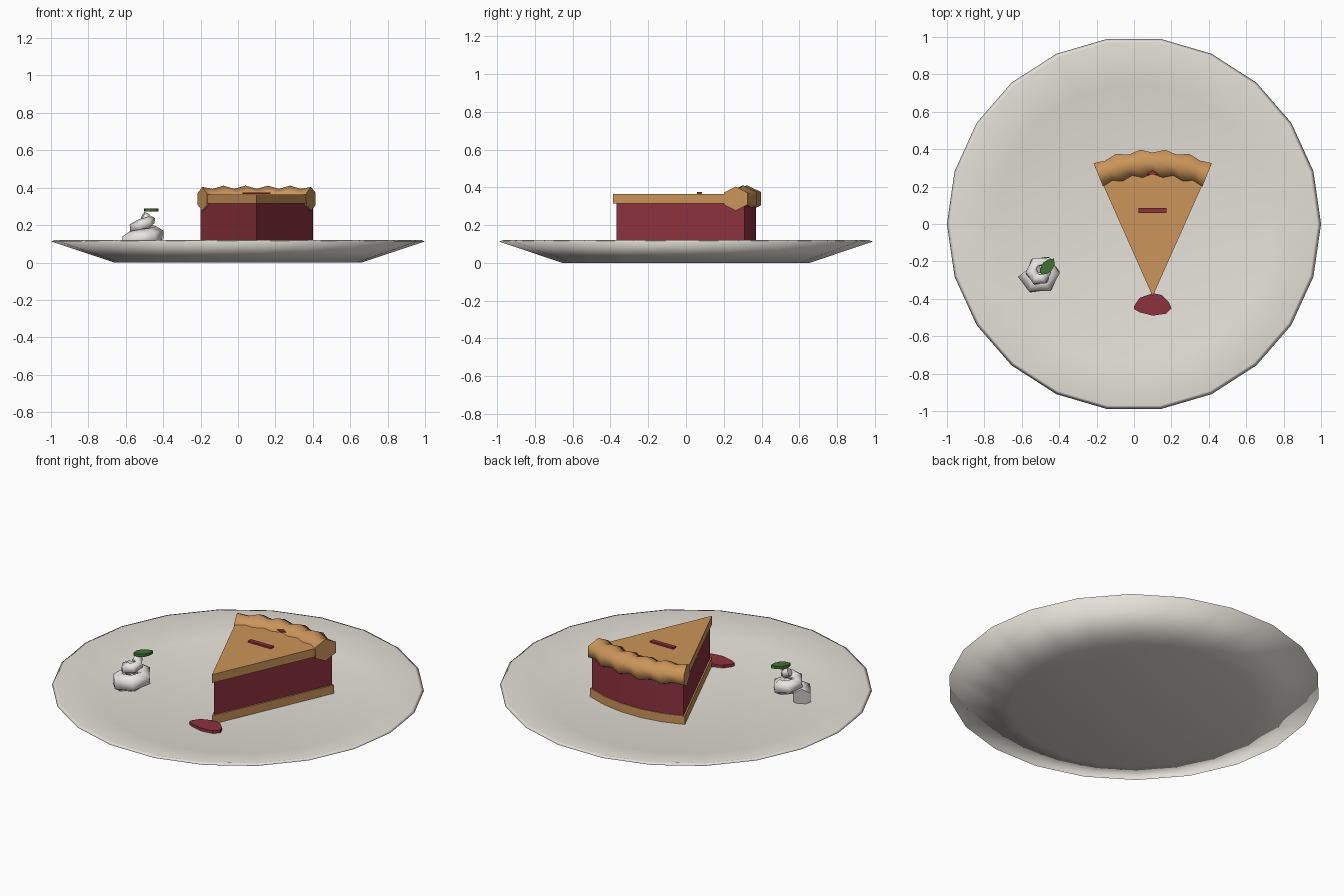
import bpy, bmesh, math
from math import sin, cos, pi, radians
from mathutils import Vector

if "Cube" in bpy.data.objects:
    bpy.data.objects.remove(bpy.data.objects["Cube"])


def material(name, rgb):
    m = bpy.data.materials.new(name)
    m.diffuse_color = (*rgb, 1)
    m.use_nodes = True
    m.node_tree.nodes["Principled BSDF"].inputs["Base Color"].default_value = m.diffuse_color
    return m


CERAMIC = material("ceramic", (0.78, 0.75, 0.69))
PASTRY = material("pastry", (0.60, 0.30, 0.10))
FRUIT = material("fruit_red", (0.27, 0.032, 0.047))
CREAM = material("cream_white", (0.90, 0.89, 0.86))
LEAF = material("leaf_green", (0.05, 0.17, 0.03))


def finish(name, bm, mat, smooth=False):
    bmesh.ops.recalc_face_normals(bm, faces=bm.faces)
    for f in bm.faces:
        f.smooth = smooth and len(f.verts) <= 4
    me = bpy.data.meshes.new(name)
    bm.to_mesh(me)
    bm.free()
    me.materials.append(mat)
    ob = bpy.data.objects.new(name, me)
    bpy.context.collection.objects.link(ob)
    return ob


def prism(name, outline, z0, z1, mat):
    """Extrude a flat outline from z0 to z1."""
    bm = bmesh.new()
    face = bm.faces.new([bm.verts.new((x, y, z0)) for x, y in outline])
    ext = bmesh.ops.extrude_face_region(bm, geom=[face])
    verts = [v for v in ext["geom"] if isinstance(v, bmesh.types.BMVert)]
    bmesh.ops.translate(bm, verts=verts, vec=(0, 0, z1 - z0))
    return finish(name, bm, mat)


def tube(name, path, sizes, mat, sides=6):
    """Sweep a polygon along a path; sizes are (sideways, upright) radii."""
    bm = bmesh.new()
    rings = []
    for i, p in enumerate(path):
        t = (path[min(i + 1, len(path) - 1)] - path[max(i - 1, 0)]).normalized()
        side = t.cross(Vector((0, 0, 1))).normalized()
        up = side.cross(t)
        w, h = sizes[i]
        rings.append([bm.verts.new(p + side * w * sin(2 * pi * k / sides)
                                   + up * h * cos(2 * pi * k / sides)) for k in range(sides)])
    for a, b in zip(rings, rings[1:]):
        for k in range(sides):
            n = (k + 1) % sides
            bm.faces.new((a[k], a[n], b[n], b[k]))
    bm.faces.new(rings[0])
    bm.faces.new(rings[-1])
    return finish(name, bm, mat, True)


# Plate: 22-sided lathe
SIDES = 22
profile = [(0.66, 0), (1.0, 0.113), (0.98, 0.12), (0.75, 0.07)]
bm = bmesh.new()
rings = [[bm.verts.new((r * cos(2 * pi * k / SIDES), r * sin(2 * pi * k / SIDES), z))
          for k in range(SIDES)] for r, z in profile]
bottom, floor = bm.verts.new((0, 0, 0)), bm.verts.new((0, 0, 0.07))
for k in range(SIDES):
    n = (k + 1) % SIDES
    for a, b in zip(rings, rings[1:]):
        bm.faces.new((a[k], a[n], b[n], b[k]))
    bm.faces.new((bottom, rings[0][n], rings[0][k]))
    bm.faces.new((floor, rings[-1][k], rings[-1][n]))
finish("plate", bm, CERAMIC, True)


# Pie slice: bottom crust, filling, top crust
HALF = radians(24)


def wedge(tip_y, radius, steps=5):
    arc = [-HALF + 2 * HALF * i / steps for i in range(steps + 1)]
    return [(0.1, tip_y)] + [(0.1 + radius * sin(a), tip_y + radius * cos(a)) for a in reversed(arc)]


prism("bottom_crust", wedge(-0.387, 0.765), 0.068, 0.12, PASTRY)
prism("filling", wedge(-0.367, 0.74), 0.12, 0.315, FRUIT)
prism("top_crust", wedge(-0.387, 0.76), 0.315, 0.365, PASTRY)

# Crimped rim: rings alternate between bulge and pinch
path, sizes = [], []
for i in range(11):
    a = -HALF + 2 * HALF * i / 10
    path.append(Vector((0.1 + 0.715 * sin(a), -0.39 + 0.715 * cos(a), 0.34)))
    s = 0.9 if i in (0, 10) else (0.76 if i % 2 else 1.0)
    sizes.append((0.086 * s, 0.071 * s))
tube("crimped_rim", path, sizes, PASTRY)

# Steam slits on the top crust
for i, y in enumerate((0.072, 0.277)):
    box = [(0.025, y - 0.013), (0.175, y - 0.013), (0.175, y + 0.013), (0.025, y + 0.013)]
    prism(f"steam_slit_{i + 1}", box, 0.366, 0.3755, FRUIT)

# Sauce drop at the tip
drop = [(0, -0.44), (0.03, -0.395), (0.1, -0.37), (0.15, -0.38), (0.185, -0.415), (0.2, -0.45),
        (0.17, -0.48), (0.1, -0.49), (0.03, -0.472), (0.0, -0.455)]
prism("sauce_drop", drop, 0.066, 0.087, FRUIT)

# Whipped cream: tapering spiral
path, sizes = [], []
for i in range(12):
    t = i / 11
    a = pi + i * pi / 3
    r = 0.078 * (1 - 0.75 * t)
    path.append(Vector((-0.5 + r * cos(a), -0.26 + r * sin(a), 0.11 + 0.14 * t)))
    w = 0.055 - 0.032 * t
    sizes.append((w, w))
tube("whipped_cream", path, sizes, CREAM)

# Mint leaf: pointed oval lying on the cream
d, s = Vector((0.64, 0.77)), Vector((0.77, -0.64))
half = [(-0.055, 0.0), (-0.035, 0.022), (0.0, 0.031), (0.03, 0.022), (0.055, 0.0)]
outline = half + [(u, -v) for u, v in half[-2:0:-1]]
leaf = [tuple(Vector((-0.462, -0.227)) + d * u + s * v) for u, v in outline]
prism("mint_leaf", leaf, 0.273, 0.29, LEAF)
